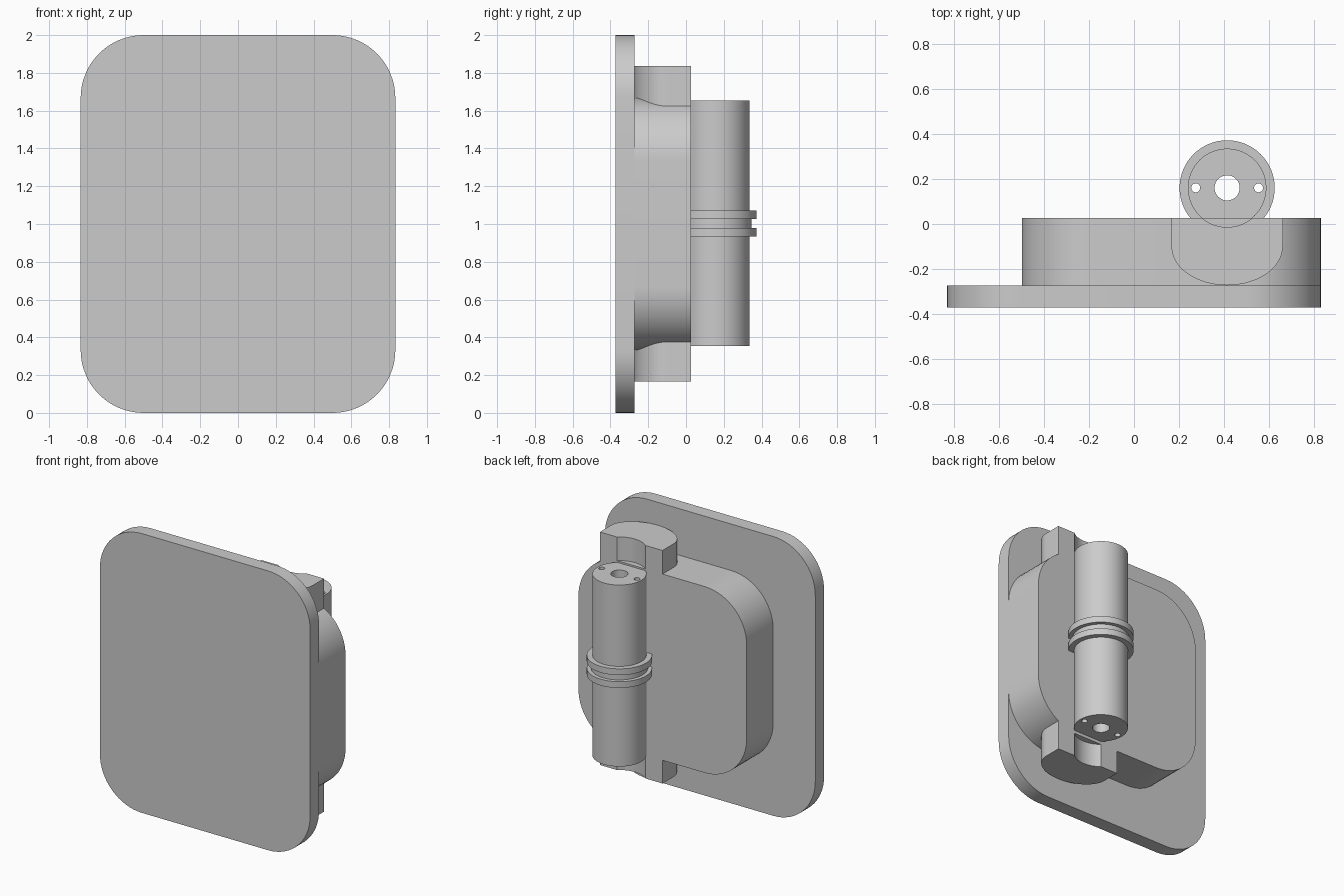
import bpy, bmesh
from math import pi, sin, cos, acos, radians
from mathutils import Matrix

cube = bpy.data.objects.get("Cube")
if cube:
    bpy.data.objects.remove(cube)

grey = bpy.data.materials.new("plain grey")
grey.use_nodes = True
colour = (0.6, 0.6, 0.6, 1)
grey.diffuse_color = colour
grey.node_tree.nodes["Principled BSDF"].inputs["Base Color"].default_value = colour


def arc(cx, cy, rx, ry, a0, a1, n):
    """Points along an elliptical arc, both ends included."""
    return [(cx + rx * cos(a0 + (a1 - a0) * i / n),
             cy + ry * sin(a0 + (a1 - a0) * i / n)) for i in range(n + 1)]


def circle(cx, cy, r, n=64):
    return arc(cx, cy, r, r, 0, 2 * pi, n)[:-1]


def rounded_rect(x0, x1, y0, y1, r):
    pts = []
    corners = [(x1 - r, y1 - r), (x0 + r, y1 - r), (x0 + r, y0 + r), (x1 - r, y0 + r)]
    for i, (cx, cy) in enumerate(corners):
        pts += arc(cx, cy, r, r, i * pi / 2, (i + 1) * pi / 2, 16)
    return pts


def extrude(name, loops, lo, hi, upright=False):
    """Extrude an outline (with optional holes) along z, or along y if upright."""
    curve = bpy.data.curves.new(name, "CURVE")
    curve.dimensions, curve.fill_mode = "2D", "BOTH"
    curve.extrude = (hi - lo) / 2
    for pts in loops:
        spline = curve.splines.new("POLY")
        spline.points.add(len(pts) - 1)
        for p, (x, y) in zip(spline.points, pts):
            p.co = (x, y, 0, 1)
        spline.use_cyclic_u = True
    helper = bpy.data.objects.new(name + " outline", curve)
    mesh = bpy.data.meshes.new_from_object(helper)
    bpy.data.objects.remove(helper)
    bpy.data.curves.remove(curve)

    mid = (lo + hi) / 2
    place = Matrix.Translation((0, mid, 0) if upright else (0, 0, mid))
    if upright:
        place = place @ Matrix.Rotation(pi / 2, 4, "X")
    bm = bmesh.new()
    bm.from_mesh(mesh)
    bmesh.ops.remove_doubles(bm, verts=bm.verts, dist=1e-5)
    bm.transform(place)
    bmesh.ops.recalc_face_normals(bm, faces=bm.faces)
    bm.to_mesh(mesh)
    bm.free()
    mesh.materials.clear()
    mesh.materials.append(grey)
    mesh.name = name
    obj = bpy.data.objects.new(name, mesh)
    bpy.context.collection.objects.link(obj)
    bpy.ops.object.select_all(action="DESELECT")
    obj.select_set(True)
    bpy.context.view_layer.objects.active = obj
    bpy.ops.object.shade_smooth_by_angle(angle=radians(30))
    return obj


PLATE_BACK, BACK = -0.273, 0.027
AX, AY, R = 0.415, 0.161, 0.175      # barrel axis and radius

# Front plate and the raised block behind it
extrude("front_plate", [rounded_rect(-0.833, 0.833, 0, 2, 0.333)], -0.373, PLATE_BACK, True)
extrude("back_block", [rounded_rect(-0.5, 0.833, 0.333, 1.667, 0.333)], PLATE_BACK, BACK, True)

# Lugs above and below the block, each with a round notch for the barrel
half = acos((AY - BACK) / R)
lug = [(AX - 0.248, BACK)]
lug += arc(AX, -0.1, 0.248, -0.1 - PLATE_BACK, pi, 2 * pi, 40)
lug += [(AX + 0.248, BACK)]
lug += arc(AX, AY, R, R, -pi / 2 + half, -pi / 2 - half, 20)
extrude("lower_lug", [lug], 0.167, 0.45)
extrude("upper_lug", [lug], 1.55, 1.836)

# Hinge barrel with a centre bore and two pin holes
holes = [circle(AX, AY, 0.056, 40)]
holes += [circle(AX + s * 0.14, AY, 0.02, 20) for s in (-1, 1)]
extrude("hinge_barrel", [circle(AX, AY, R)] + holes, 0.355, 1.655)

# Two collars with a shallower ring between them
for name, r, lo, hi in (("lower_collar", 0.212, 0.935, 0.98),
                        ("middle_ring", 0.185, 0.98, 1.027),
                        ("upper_collar", 0.212, 1.027, 1.072)):
    extrude(name, [circle(AX, AY, r), circle(AX, AY, R - 0.005)], lo, hi)
